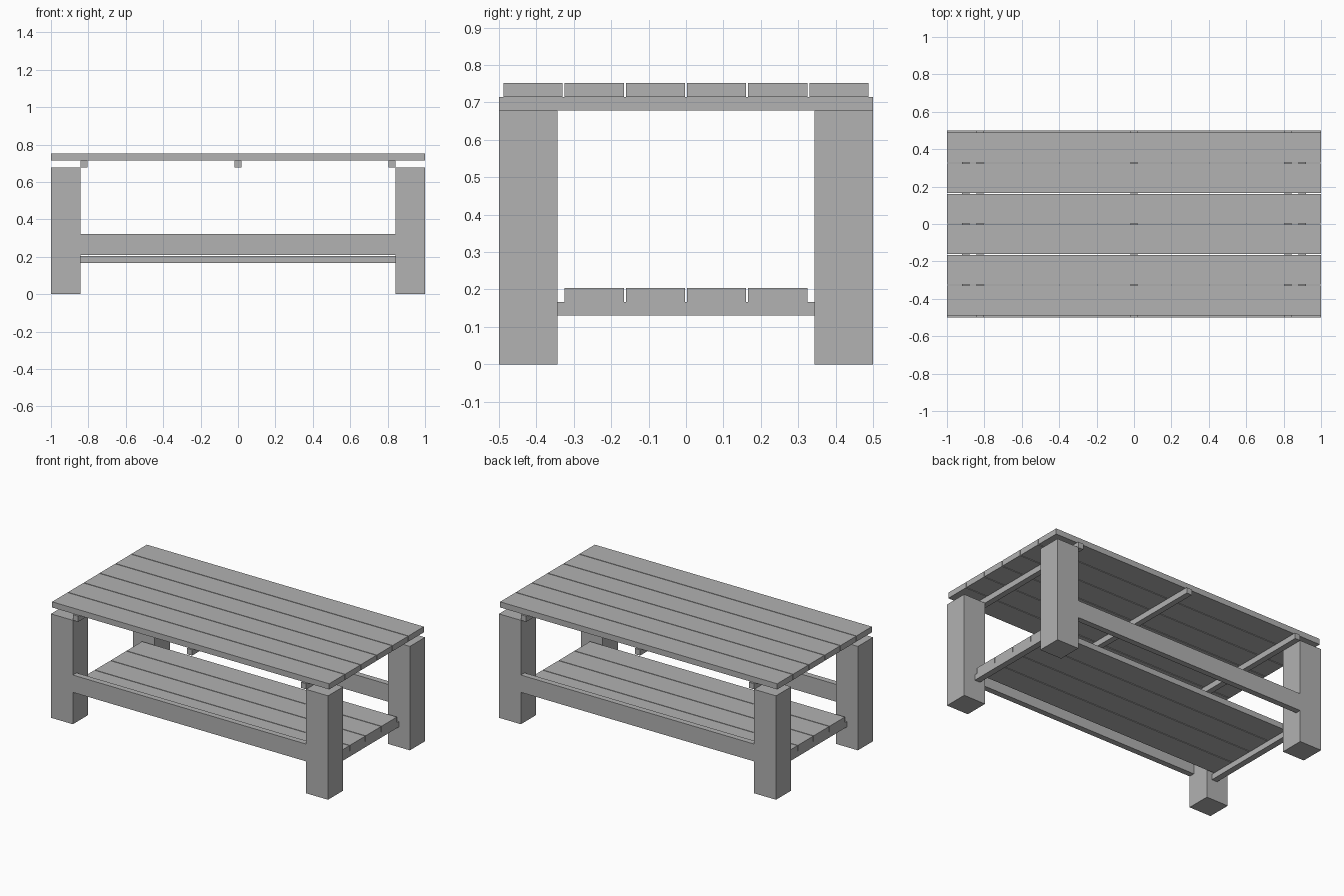
import bpy

cube = bpy.data.objects.get("Cube")
if cube:
    bpy.data.objects.remove(cube, do_unlink=True)

GREY = (0.445, 0.445, 0.445, 1.0)
wood = bpy.data.materials.new("grey_wood")
wood.use_nodes = True
wood.diffuse_color = GREY
wood.node_tree.nodes["Principled BSDF"].inputs["Base Color"].default_value = GREY


def box(name, x, y, z):
    """Add a box spanning the given (low, high) range on each axis."""
    spans = (x, y, z)
    bpy.ops.mesh.primitive_cube_add(size=1, location=[(a + b) / 2 for a, b in spans])
    obj = bpy.context.object
    obj.name = name
    obj.scale = [b - a for a, b in spans]
    bpy.ops.object.transform_apply(location=False, rotation=False, scale=True)
    obj.data.materials.append(wood)
    return obj


def mirrored(low, high, side):
    """Range on the chosen side of the centre."""
    return tuple(sorted((low * side, high * side)))


def planks(name, count, half_length, z, pitch=0.1635, gap=0.005):
    """Row of boards running along x, evenly spaced across y."""
    for i in range(count):
        mid = (i - (count - 1) / 2) * pitch
        half = (pitch - gap) / 2
        box(f"{name}_{i + 1}", (-half_length, half_length), (mid - half, mid + half), z)


SIDES = (("left", 1), ("right", -1))
ENDS = (("front", -1), ("back", 1))
LEG_X, LEG_Y, LEG_TOP = 0.842, 0.344, 0.678

# Legs
for end, sy in ENDS:
    for side, sx in SIDES:
        box(f"{end}_{side}_leg", mirrored(LEG_X, 1, sx), mirrored(LEG_Y, 0.5, sy), (0, LEG_TOP))

# Long rails, flush with the outer leg faces
for end, sy in ENDS:
    box(f"{end}_rail", (-LEG_X, LEG_X), mirrored(0.462, 0.5, sy), (0.208, 0.321))

# Bearers under the top
for name, mid in (("right", -0.823), ("middle", 0), ("left", 0.823)):
    box(f"{name}_top_bearer", (mid - 0.019, mid + 0.019), (-0.5, 0.5), (LEG_TOP, 0.715))

# Bearers under the shelf, between the legs
for side, sx in SIDES:
    box(f"{side}_shelf_bearer", mirrored(0.88, 0.92, sx), (-LEG_Y, LEG_Y), (0.131, 0.167))

# Boards
planks("top_plank", 6, 1.0, (0.715, 0.752))
planks("shelf_plank", 4, 0.92, (0.167, 0.204))
